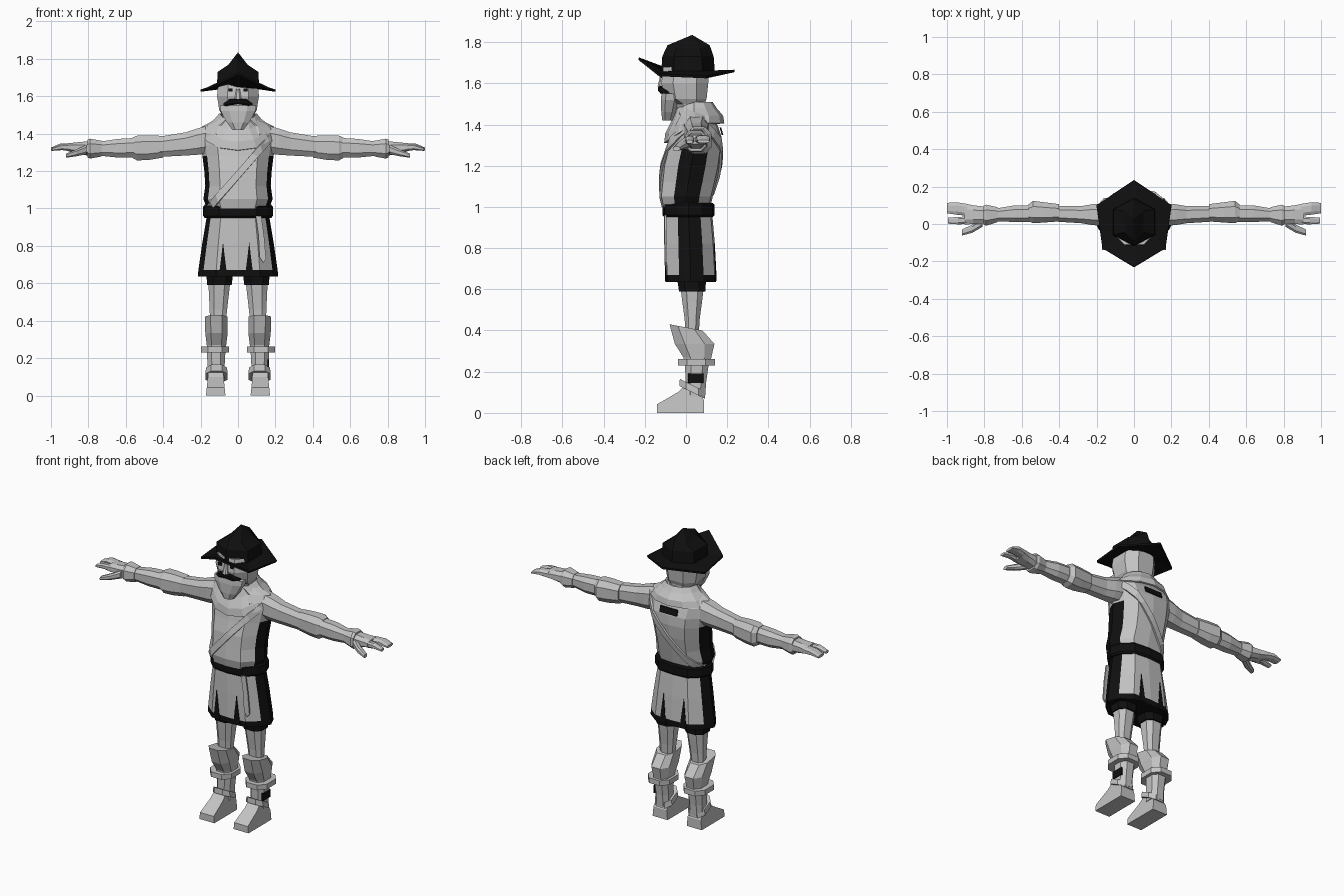
import bpy, bmesh, math
from mathutils import Vector
from mathutils.bvhtree import BVHTree


def material(name, v):
    m = bpy.data.materials.new(name)
    m.diffuse_color = (v, v, v, 1)
    return m


GREY = material("light_grey", 0.55)
BLACK = material("near_black", 0.005)

# unit cross-sections
OCT = [(-.5, -1), (.5, -1), (1, -.5), (1, .5), (.5, 1), (-.5, 1), (-1, .5), (-1, -.5)]
HALF = [(0, -1), (.55, -.92), (.87, -.45), (1, 0), (.87, .5), (.55, .93), (0, 1)]
BODY = HALF + [(-x, y) for x, y in HALF[-2:0:-1]]


def loft(name, rings, mats=(GREY,), apex=None, cap=True, mirror=False, rule=None, solid=0, closed=False):
    """Skin a list of point rings; rule picks a material index from a face centre."""
    bm = bmesh.new()
    vs = [[bm.verts.new(p) for p in r] for r in rings]
    n = len(vs[0])
    pairs = list(zip(vs, vs[1:])) + ([(vs[-1], vs[0])] if closed else [])
    for a, b in pairs:
        for i in range(n if n > 2 else 1):
            j = (i + 1) % n
            bm.faces.new((a[i], a[j], b[j], b[i]))
    if apex:
        top = bm.verts.new(apex)
        for i in range(n):
            bm.faces.new((vs[-1][i], vs[-1][(i + 1) % n], top))
    if cap and n > 2:
        bm.faces.new(vs[0])
        if not apex:
            bm.faces.new(vs[-1])
    bmesh.ops.recalc_face_normals(bm, faces=bm.faces)
    if rule:
        for f in bm.faces:
            f.material_index = rule(f.calc_center_median())
    me = bpy.data.meshes.new(name)
    bm.to_mesh(me)
    bm.free()
    for m in mats:
        me.materials.append(m)
    ob = bpy.data.objects.new(name, me)
    bpy.context.collection.objects.link(ob)
    if mirror:
        ob.modifiers.new("mirror", 'MIRROR').use_clip = False
    if solid:
        s = ob.modifiers.new("thickness", 'SOLIDIFY')
        s.thickness, s.offset = solid, 0
    return ob


def up(rows, sec=OCT):
    """Rings stacked in z: (z, cx, cy, hx, hy)."""
    return [[(cx + x * hx, cy + y * hy, z) for x, y in sec] for z, cx, cy, hx, hy in rows]


def along(rows, sec=OCT):
    """Rings along x: (x, cy, cz, hy, hz)."""
    return [[(px, cy + a * hy, cz + b * hz) for a, b in sec] for px, cy, cz, hy, hz in rows]


def plate(name, pts, mat, t=.008):
    """Thin plate from 3D points, thickened along y."""
    return loft(name, [[(x, y - t / 2, z) for x, y, z in pts], [(x, y + t / 2, z) for x, y, z in pts]], (mat,))


# --- tunic, with dark side panels below the arms
torso = loft("tunic", up([(1.0, 0, 0, .165, .118), (1.05, 0, 0, .185, .13), (1.12, 0, .012, .175, .135),
                          (1.2, 0, .025, .18, .14), (1.28, 0, .04, .19, .135), (1.34, 0, .045, .2, .128),
                          (1.40, 0, .047, .212, .105), (1.44, 0, .045, .19, .08), (1.49, 0, .03, .085, .07)], BODY),
             (GREY, BLACK), rule=lambda c: int(abs(c.x) > .15 and c.z < 1.28))

# --- diagonal strap wrapped onto the tunic
tree = BVHTree.FromPolygons([v.co for v in torso.data.vertices], [list(p.vertices) for p in torso.data.polygons])
u, v, C = Vector((.27, 0, .31)).normalized(), Vector((0, 1, 0)), Vector((0, .02, 1.18))
w = u.cross(v)
strap = []
for k in range(28):
    a = 2 * math.pi * k / 28
    d = u * math.cos(a) + v * math.sin(a)
    pair = []
    for side in (-.018, .018):
        hit = tree.ray_cast(C + w * side + d, -d)[0]
        pair.append((hit or C + d * .25) + d * .006)
    strap.append(pair)
loft("shoulder_strap", strap, solid=.012, closed=True)


# --- cowl around the neck, dropping at the front
def cowl_ring(hx, hy, z, drop, n=12):
    return [(hx * math.sin(a), .04 - hy * math.cos(a), z - drop * max(0, math.cos(a)))
            for a in (2 * math.pi * i / n for i in range(n))]


loft("cowl", [cowl_ring(.19, .14, 1.405, .095), cowl_ring(.165, .135, 1.44, .085),
              cowl_ring(.12, .105, 1.475, .06), cowl_ring(.095, .085, 1.505, .03)], cap=False, solid=.012)
plate("back_patch", [(-.06, .177, 1.35), (.06, .177, 1.35), (.06, .167, 1.385), (-.06, .167, 1.385)], BLACK)

# --- belt and skirt
loft("belt", up([(.95, 0, .012, .178, .118), (.96, 0, .012, .186, .126), (1.01, 0, .012, .186, .126),
                 (1.02, 0, .012, .178, .118)], BODY), (BLACK,))
SKIRT = [(.97, 0, .012, .165, .115), (.82, 0, .018, .19, .122), (.67, 0, .023, .212, .125), (.635, 0, .023, .215, .123)]
loft("skirt", up(SKIRT, BODY), (GREY, BLACK), rule=lambda c: int(abs(c.x) > .15 or c.z < .66))


def skirt_y(x, z, front):
    """Skirt surface depth at a point on the front or back."""
    for (z1, _, c1, a1, b1), (z0, _, c0, a0, b0) in zip(SKIRT, SKIRT[1:]):
        if z >= z0 - 1e-6:
            break
    t = (z - z0) / (z1 - z0)
    c, hx, hy = c0 + t * (c1 - c0), a0 + t * (a1 - a0), b0 + t * (b1 - b0)
    k = 1 - .08 * min(1, abs(x) / (.55 * hx))
    return c - hy * k if front else c + hy * k


for tag, front in (("front", True), ("back", False)):
    for x in (-.08, .06):
        o = [(x - .022, .64), (x + .022, .64), (x + .012, .72), (x, .82), (x - .012, .72)]
        plate(tag + "_slit", [(a, skirt_y(a, z, front), z) for a, z in o], BLACK, .009)
plate("belt_end", [(x, skirt_y(.1, z, True) - .008 + (x - .1) * .1, z) for x, z in
                   [(.095, .96), (.125, .96), (.14, .85), (.15, .73), (.135, .71), (.115, .74), (.11, .85)]], GREY, .009)

# --- head, beard and face
loft("head", up([(1.44, 0, .03, .075, .06), (1.50, 0, .02, .085, .07), (1.525, 0, 0, .1, .1),
                 (1.6, 0, -.006, .112, .114), (1.68, 0, 0, .105, .11)]))
loft("beard", up([(1.42, 0, -.09, .03, .025), (1.46, 0, -.085, .06, .035), (1.52, 0, -.078, .092, .044),
                  (1.55, 0, -.073, .098, .046)]))
loft("moustache", along([(-.078, -.092, 1.552, .012, .008), (-.045, -.119, 1.568, .012, .017),
                         (0, -.124, 1.573, .012, .015), (.045, -.119, 1.568, .012, .017),
                         (.078, -.092, 1.552, .012, .008)]), (BLACK,))
loft("nose", up([(1.585, 0, -.12, .018, .018), (1.64, 0, -.115, .01, .01)]))
for s in (-1, 1):
    plate("eye", [(s * .03, -.121, 1.625), (s * .052, -.121, 1.625), (s * .052, -.119, 1.642), (s * .03, -.119, 1.642)], BLACK)

# --- hat: six-sided brim, front tip raised, and a peaked crown
HEX = [(0, -.12), (.112, -.06), (.112, .08), (0, .14), (-.112, .08), (-.112, -.06)]
inner = [(x * .95, y * .95, 1.655) for x, y in HEX]
outer = [(0, -.23, 1.72), (.168, -.13, 1.64), (.2, .1, 1.63), (0, .235, 1.66), (-.2, .1, 1.63), (-.168, -.13, 1.64)]
loft("hat_brim", [inner, outer], (BLACK,), cap=False, solid=.012)
loft("hat_crown", [[(x, y, 1.655) for x, y in HEX], [(x * .98, y * .96, 1.73) for x, y in HEX],
                   [(0, -.09, 1.785), (.052, -.045, 1.768), (.052, .07, 1.768), (0, .115, 1.785),
                    (-.052, .07, 1.768), (-.052, -.045, 1.768)]], (BLACK,), apex=(0, .03, 1.835))

# --- arms, mirrored
loft("arm", along([(.15, .05, 1.37, .06, .075), (.22, .05, 1.357, .056, .07), (.28, .05, 1.345, .046, .062),
                   (.42, .055, 1.33, .042, .054), (.55, .055, 1.325, .044, .052), (.64, .055, 1.322, .044, .05),
                   (.72, .05, 1.32, .036, .04), (.81, .05, 1.32, .034, .036)]), mirror=True)
loft("elbow_guard", along([(.40, .06, 1.33, .046, .058), (.48, .062, 1.325, .054, .066),
                           (.54, .064, 1.323, .06, .066), (.565, .06, 1.325, .044, .054)]), mirror=True)
loft("glove_cuff", along([(.73, .05, 1.32, .04, .042), (.79, .047, 1.32, .056, .053),
                          (.805, .047, 1.32, .05, .048)]), mirror=True)
loft("palm", along([(.79, .047, 1.32, .045, .04), (.86, .05, 1.324, .05, .03), (.905, .053, 1.327, .056, .022)]), mirror=True)
loft("outer_fingers", along([(.89, .075, 1.327, .032, .021), (.95, .083, 1.33, .033, .017), (1.0, .085, 1.318, .028, .008)]), mirror=True)
loft("index_finger", along([(.89, .02, 1.325, .02, .02), (.94, .018, 1.328, .02, .016), (.995, .018, 1.316, .016, .008)]), mirror=True)
loft("thumb", along([(.81, .01, 1.315, .025, .025), (.865, -.025, 1.297, .022, .018), (.92, -.046, 1.282, .016, .011)]), mirror=True)

# --- legs and boots, mirrored
loft("shorts", up([(.59, .1, .03, .066, .064), (.7, .095, .025, .075, .075)]), (BLACK,), mirror=True)
loft("thigh", up([(.40, .107, .03, .042, .033), (.46, .105, .03, .047, .037), (.54, .102, .03, .053, .048),
                  (.62, .1, .03, .06, .058)]), mirror=True)
greave = up([(.23, .115, .055, .048, .062), (.27, .115, .055, .052, .068), (.335, .115, .042, .06, .096),
             (.415, .117, 0, .06, .08)])
greave[3] = [(x, y, z + .015 * -y / .08) for x, y, z in greave[3]]
loft("boot_shaft", greave, mirror=True)
loft("boot_cuff", up([(.23, .123, .05, .075, .09), (.262, .123, .05, .075, .09)]), mirror=True)
loft("ankle", up([(.08, .117, .045, .046, .048), (.15, .117, .048, .045, .05), (.24, .117, .053, .05, .058)]), mirror=True)
band = up([(.1, .115, .03, .06, .062), (.135, .115, .03, .056, .06)])
loft("ankle_band", [[(x, y, z - (y - .03) * .5) for x, y, z in r] for r in band], mirror=True)
SOLE = [(-.14, 0), (-.14, .042), (-.04, .1), (-.01, .13), (.07, .09), (.088, .06), (.088, 0)]
loft("foot", [[(.119 + s * (.052 - z * .1), y, z) for y, z in SOLE] for s in (-1, 1)], mirror=True)

# dark patch on the outside of one ankle
loft("ankle_patch", along([(.158, .048, .168, .038, .024), (.167, .048, .168, .038, .024)],
                          [(-1, -1), (1, -1), (1, 1), (-1, 1)]), (BLACK,))
